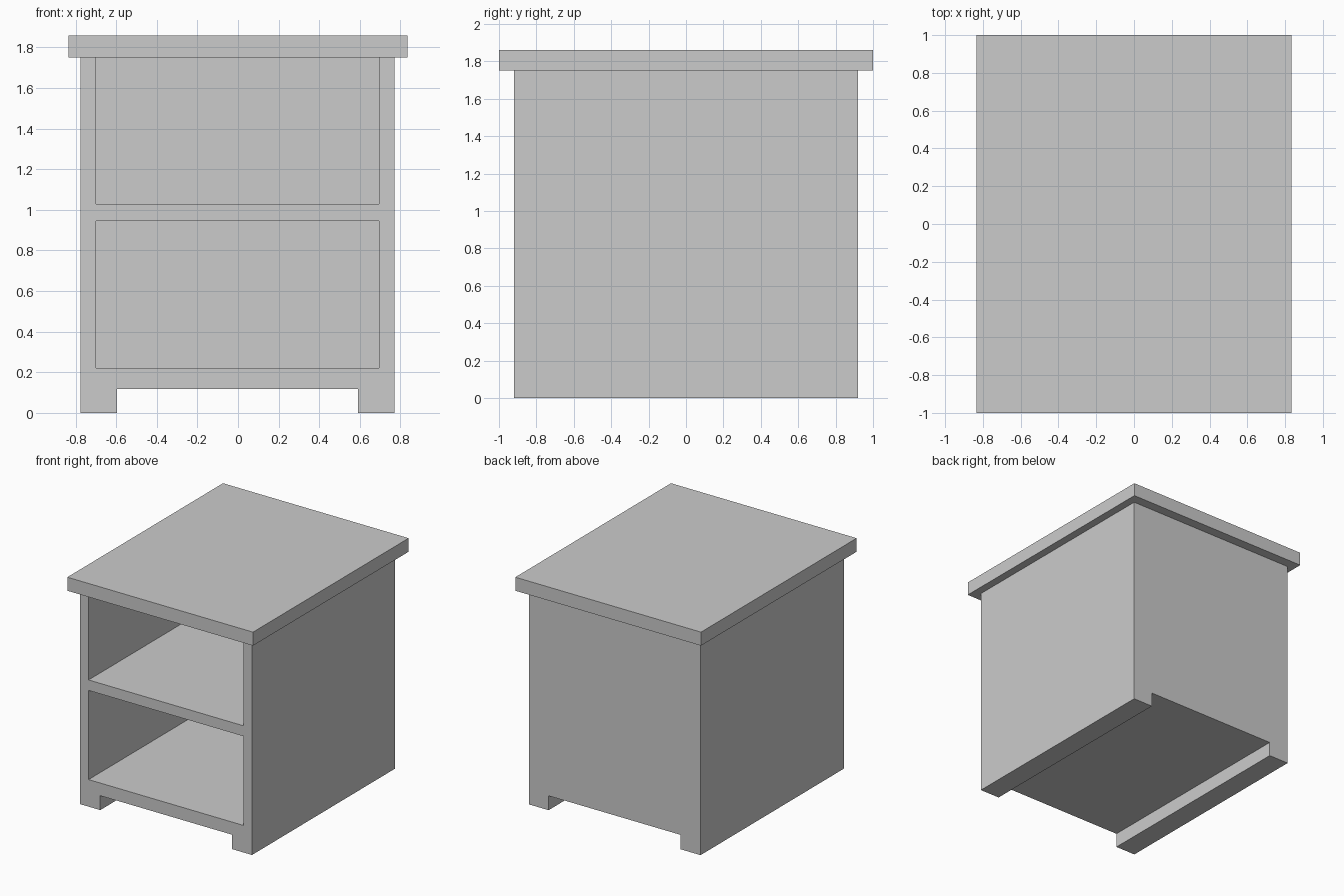
import bpy, bmesh
from mathutils import Matrix, Vector

old = bpy.data.objects.get("Cube")
if old:
    bpy.data.objects.remove(old, do_unlink=True)

# Single flat grey
grey = bpy.data.materials.new("plain_grey")
grey.use_nodes = True
colour = (0.6, 0.6, 0.6, 1)
grey.diffuse_color = colour
grey.node_tree.nodes["Principled BSDF"].inputs["Base Color"].default_value = colour


def box(name, low, high):
    low, high = Vector(low), Vector(high)
    bm = bmesh.new()
    bmesh.ops.create_cube(bm, size=1, matrix=Matrix.Translation((low + high) / 2)
                          @ Matrix.Diagonal((high - low).to_4d()))
    mesh = bpy.data.meshes.new(name)
    bm.to_mesh(mesh)
    bm.free()
    mesh.materials.append(grey)
    obj = bpy.data.objects.new(name, mesh)
    bpy.context.collection.objects.link(obj)
    return obj


def cut(target, name, low, high):
    cutter = box(name, low, high)
    cutter.hide_render = True
    mod = target.modifiers.new(name, 'BOOLEAN')
    mod.operation = 'DIFFERENCE'
    mod.solver = 'EXACT'
    mod.object = cutter
    bpy.context.view_layer.objects.active = target
    bpy.ops.object.modifier_apply(modifier=name)
    bpy.data.objects.remove(cutter, do_unlink=True)


# Cabinet body with two open compartments and a channel between the feet
cabinet = box("cabinet_body", (-0.775, -0.92, 0), (0.77, 0.92, 1.75))
cut(cabinet, "lower_compartment", (-0.7, -1.2, 0.22), (0.695, 0.845, 0.945))
cut(cabinet, "upper_compartment", (-0.7, -1.2, 1.03), (0.695, 0.845, 1.9))
cut(cabinet, "foot_channel", (-0.595, -1.2, -0.2), (0.592, 1.2, 0.117))

# Overhanging top board
box("top_board", (-0.835, -1, 1.75), (0.835, 1, 1.86))
